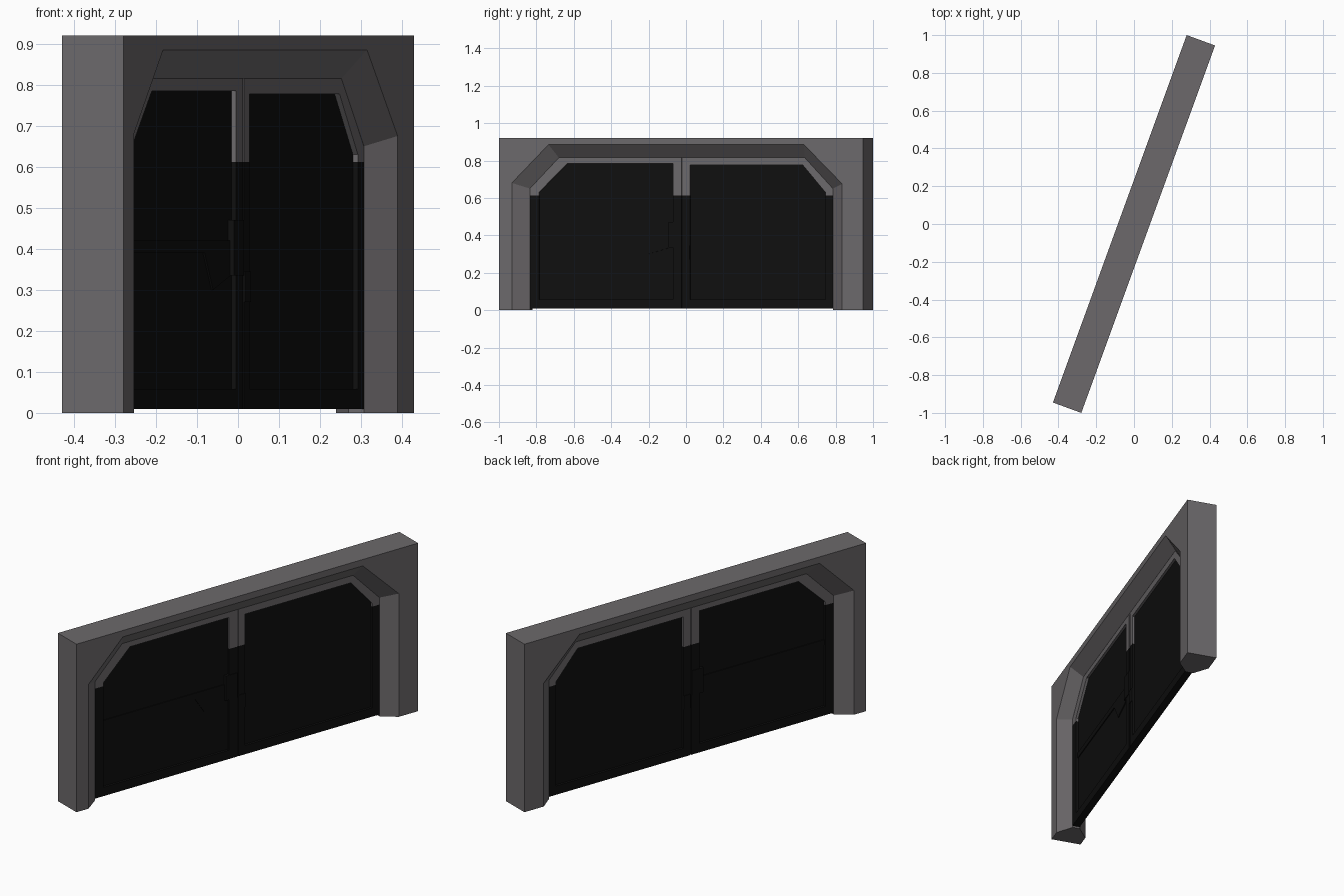
import bpy, bmesh, math

if "Cube" in bpy.data.objects:
    bpy.data.objects.remove(bpy.data.objects["Cube"])

TURN = math.radians(70)      # the wall stands at an angle on the ground


def material(name, rgb):
    m = bpy.data.materials.new(name)
    m.diffuse_color = (*rgb, 1)
    m.use_nodes = True
    m.node_tree.nodes["Principled BSDF"].inputs["Base Color"].default_value = m.diffuse_color
    return m


GREY = material("warm_grey", (0.150, 0.141, 0.147))
BLACK = material("near_black", (0.005, 0.005, 0.005))


def finish(name, bm, mats):
    bmesh.ops.recalc_face_normals(bm, faces=bm.faces)
    me = bpy.data.meshes.new(name)
    bm.to_mesh(me)
    bm.free()
    for m in mats:
        me.materials.append(m)
    ob = bpy.data.objects.new(name, me)
    ob.rotation_euler.z = TURN
    bpy.context.collection.objects.link(ob)
    return ob


def add_prism(bm, pts, half, index=0):
    """Extrude an (along, height) outline through the wall thickness."""
    a = [bm.verts.new((u, -half, z)) for u, z in pts]
    b = [bm.verts.new((u, half, z)) for u, z in pts]
    n = len(pts)
    faces = [bm.faces.new(a), bm.faces.new(b[::-1])]
    for i in range(n):
        j = (i + 1) % n
        faces.append(bm.faces.new((a[j], a[i], b[i], b[j])))
    for f in faces:
        f.material_index = index


def prism(name, pts, half, mat):
    bm = bmesh.new()
    add_prism(bm, pts, half)
    return finish(name, bm, [mat])


# Wall frame: arch strip with an opening that tapers in from both sides
outer = [(-1.035, 0), (-1.035, .68), (-1.035, .92), (1.035, .92), (1.035, .675), (1.035, 0)]
mouth = [(-.962, 0), (-.962, .68), (-.753, .885), (.70, .885), (.918, .675), (.918, 0)]
throat = [(-.881, 0), (-.881, .65), (-.716, .815), (.683, .815), (.843, .65), (.843, 0)]
bm = bmesh.new()
section = [(outer, .08), (outer, -.08), (mouth, -.08), (throat, -.02), (throat, .02), (mouth, .08)]
rings = [[bm.verts.new((u, v, z)) for u, z in pts] for pts, v in section]
for k in range(6):
    r, s = rings[k], rings[(k + 1) % 6]
    for i in range(5):
        bm.faces.new((r[i], r[i + 1], s[i + 1], s[i]))
for end in (0, 5):
    bm.faces.new([r[end] for r in rings])
finish("wall_frame", bm, [GREY])


# Door leaves: raised border (grey above the split height) round a thin panel
SPLIT = .612


def leaf(side, edge, top, seam, in_edge, in_corner, in_top, in_seam):
    out = [(edge, .01), (edge, SPLIT), (edge, .65), (top, .815),
           (seam, .815), (seam, SPLIT), (seam, .01)]
    inn = [(in_edge, .058), (in_edge, SPLIT), (in_edge, .63), (in_corner, in_top),
           (in_seam, in_top), (in_seam, SPLIT), (in_seam, .058)]
    bm = bmesh.new()
    for i in range(7):
        j = (i + 1) % 7
        seg = [out[i], out[j], inn[j], inn[i]]
        high = sum(z for _, z in seg) / 4 > SPLIT
        add_prism(bm, seg, .0198, 0 if high else 1)
    finish(side + "_door_border", bm, [GREY, BLACK])
    prism(side + "_door_panel", [p for p in out if p[1] != SPLIT], .007, BLACK)


leaf("left", -.881, -.716, -.018, -.83, -.668, .785, -.067)
leaf("right", .843, .683, -.010, .80, .67, .777, .029)

# Narrow recessed strip between the leaves
prism("door_seam", [(-.018, .01), (-.010, .01), (-.010, .815), (-.018, .815)], .015, GREY)
prism("door_seam_lower", [(-.018, .01), (-.010, .01), (-.010, SPLIT), (-.018, SPLIT)], .016, BLACK)

# Crossbar with its angled lock housing on the left leaf
prism("crossbar", [(-.83, .39), (-.27, .39), (-.21, .30), (-.085, .335), (-.067, .335),
                   (-.067, .42), (-.83, .42)], .012, BLACK)
prism("lock_plate", [(-.09, .335), (-.02, .335), (-.02, .47), (-.09, .47)], .023, BLACK)
prism("latch_plate", [(-.012, .27), (.029, .27), (.029, .345), (-.012, .345)], .023, BLACK)
